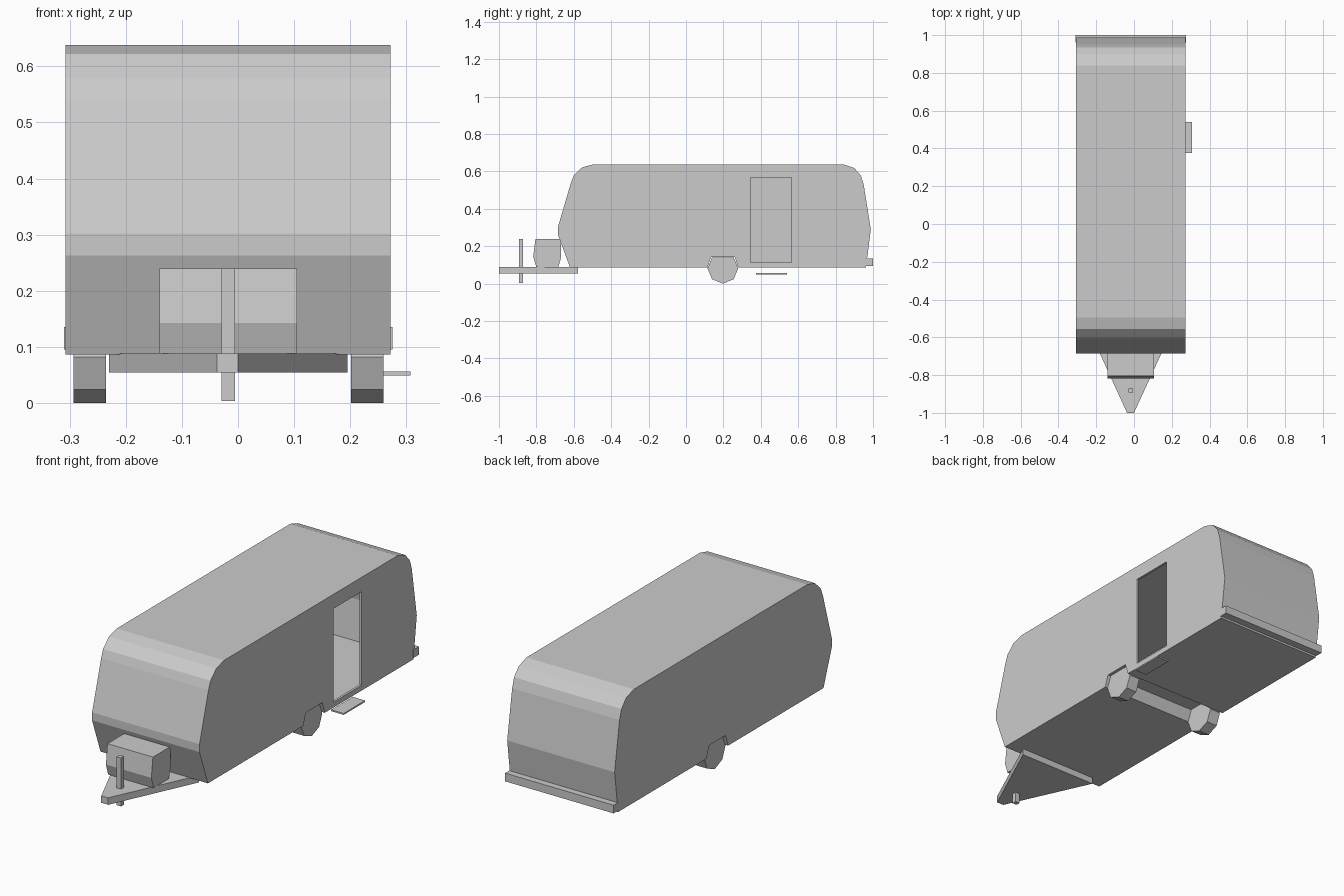
import bpy, bmesh, math
from mathutils import Vector

cube = bpy.data.objects.get("Cube")
if cube:
    bpy.data.objects.remove(cube, do_unlink=True)

grey = bpy.data.materials.new("plain_grey")
grey.use_nodes = True
COLOUR = (0.6, 0.6, 0.6, 1)
grey.diffuse_color = COLOUR
grey.node_tree.nodes["Principled BSDF"].inputs["Base Color"].default_value = COLOUR


def extrude(name, profile, axis, low, high):
    """Prism from a closed 2D profile: (y, z) along x, or (x, y) along z."""
    bm = bmesh.new()
    verts = []
    for a, b in profile:
        verts.append(bm.verts.new((low, a, b) if axis == "x" else (a, b, low)))
    face = bm.faces.new(verts)
    moved = bmesh.ops.extrude_face_region(bm, geom=[face])["geom"]
    shift = Vector((high - low, 0, 0)) if axis == "x" else Vector((0, 0, high - low))
    bmesh.ops.translate(bm, vec=shift,
                        verts=[v for v in moved if isinstance(v, bmesh.types.BMVert)])
    bmesh.ops.recalc_face_normals(bm, faces=bm.faces)
    mesh = bpy.data.meshes.new(name)
    bm.to_mesh(mesh)
    bm.free()
    mesh.materials.append(grey)
    obj = bpy.data.objects.new(name, mesh)
    bpy.context.collection.objects.link(obj)
    return obj


def box(name, x0, x1, y0, y1, z0, z1):
    return extrude(name, [(y0, z0), (y1, z0), (y1, z1), (y0, z1)], "x", x0, x1)


# Caravan body: side profile with rounded ends and a wheel trough underneath
LEFT, RIGHT, FLOOR = 0.272, -0.307, 0.086
front = [(-0.62, FLOOR), (-0.685, 0.263), (-0.685, 0.302), (-0.615, 0.54),
         (-0.6, 0.578), (-0.555, 0.622), (-0.495, 0.638)]
rear = [(0.84, 0.638), (0.9, 0.618), (0.935, 0.578), (0.95, 0.53),
        (0.988, 0.29), (0.962, FLOOR)]
trough = [(0.28, FLOOR), (0.26, 0.143), (0.134, 0.143), (0.114, FLOOR)]
body = extrude("caravan_body", front + rear + trough, "x", RIGHT, LEFT)

# Hollow shell with an open doorway
shell = body.modifiers.new("wall_thickness", "SOLIDIFY")
shell.thickness = 0.012
shell.offset = -1
shell.use_even_offset = True
doorway = box("doorway_cutter", LEFT - 0.06, LEFT + 0.06, 0.345, 0.563, 0.112, 0.568)
doorway.hide_render = True
cut = body.modifiers.new("doorway", "BOOLEAN")
cut.operation = "DIFFERENCE"
cut.solver = "EXACT"
cut.object = doorway
bpy.context.view_layer.update()
hollow = bpy.data.meshes.new_from_object(
    body.evaluated_get(bpy.context.evaluated_depsgraph_get()))
body.modifiers.clear()
body.data = hollow
bpy.data.objects.remove(doorway, do_unlink=True)

# Eight-sided wheels
R = 0.082
wheel_profile = [(0.197 + R * math.cos(i * math.pi / 4), R + R * math.sin(i * math.pi / 4))
                 for i in range(8)]
# The upper part is flattened to sit inside the trough
wheel_profile = [(y, min(z, 0.141)) for y, z in wheel_profile]
for side, x0 in (("right", -0.293), ("left", 0.201)):
    extrude(side + "_wheel", wheel_profile, "x", x0, x0 + 0.058)

# Rear bumper and entrance step
box("rear_bumper", -0.31, 0.275, 0.96, 1.0, 0.095, 0.135)
box("entrance_step", 0.24, 0.307, 0.375, 0.54, 0.049, 0.056)

# Towing hitch plate with its jack post
extrude("hitch_plate", [(-0.037, -1.0), (0.0, -1.0), (0.195, -0.578), (-0.23, -0.578)],
        "z", 0.054, 0.088)
box("jack_post", -0.029, -0.005, -0.893, -0.871, 0.004, 0.24)

# Storage box with a creased front
extrude("storage_box", [(-0.8, 0.088), (-0.817, 0.143), (-0.805, 0.24),
                        (-0.67, 0.24), (-0.667, 0.143), (-0.683, 0.088)],
        "x", -0.14, 0.105)
